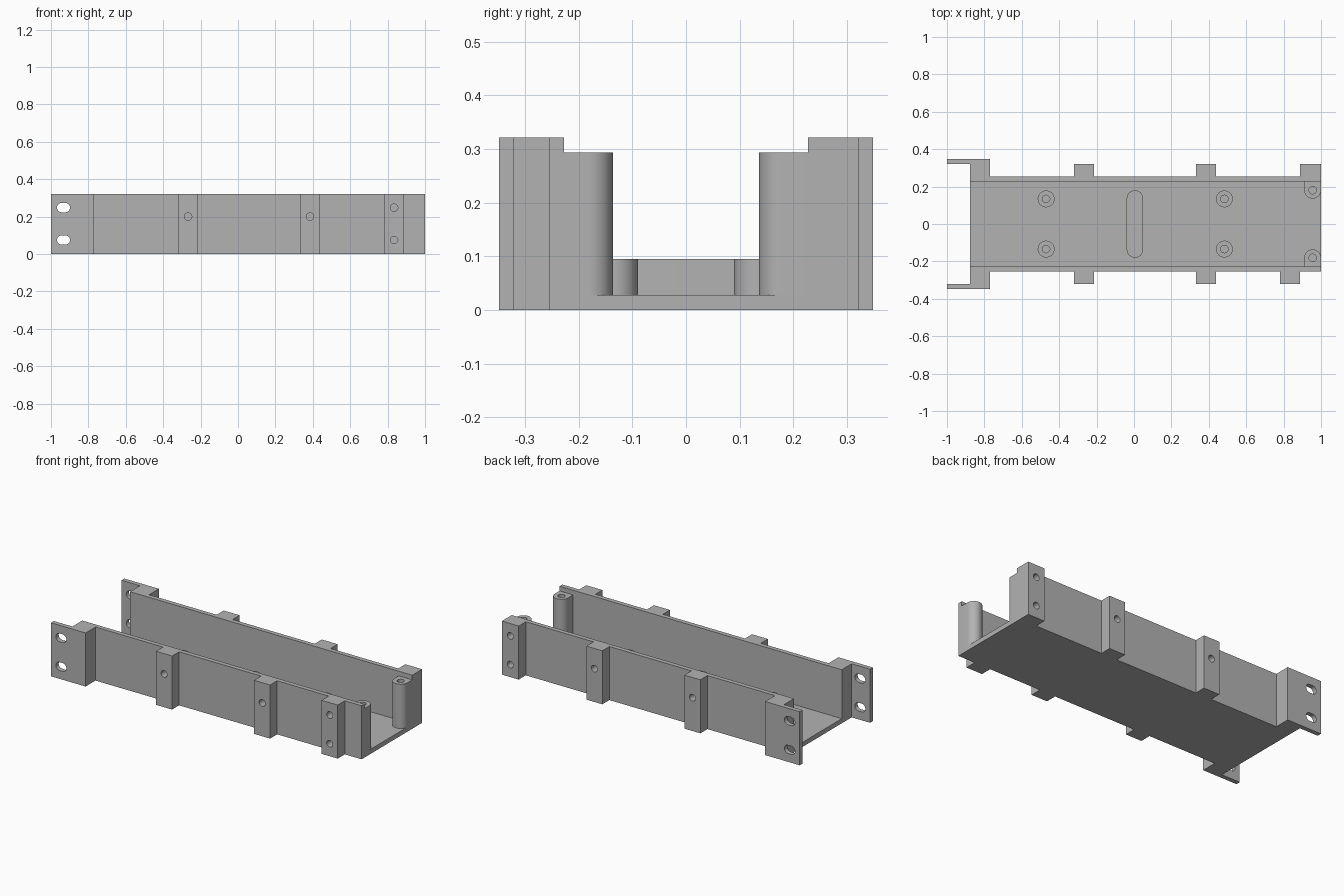
import bpy, bmesh
from math import sin, cos, pi, radians
from mathutils import Matrix

if "Cube" in bpy.data.objects:
    bpy.data.objects.remove(bpy.data.objects["Cube"])

grey = bpy.data.materials.new("plain grey")
grey.use_nodes = True
COLOUR = (0.45, 0.45, 0.45, 1)
grey.diffuse_color = COLOUR
grey.node_tree.nodes["Principled BSDF"].inputs["Base Color"].default_value = COLOUR

HEIGHT, FLOOR = 0.322, 0.028
INNER, OUTER, BOSS_Y, EAR_Y = 0.227, 0.254, 0.321, 0.348
TRAY_X, EAR_X = -0.877, -0.77
RIB_1, RIB_2 = (-0.32, -0.214), (0.332, 0.438)
HOLE_R, HOLE_Z = 0.02, (0.075, 0.248)


def prism(name, outline, z0, z1, matrix=Matrix()):
    """Extrude a flat outline from z0 to z1, then move it by a matrix."""
    bm = bmesh.new()
    face = bm.faces.new([bm.verts.new((x, y, z0)) for x, y in outline])
    top = bmesh.ops.extrude_face_region(bm, geom=[face])["geom"]
    bmesh.ops.translate(bm, vec=(0, 0, z1 - z0),
                        verts=[v for v in top if isinstance(v, bmesh.types.BMVert)])
    bm.transform(matrix)
    bmesh.ops.recalc_face_normals(bm, faces=bm.faces)
    mesh = bpy.data.meshes.new(name)
    bm.to_mesh(mesh)
    bm.free()
    mesh.materials.append(grey)
    ob = bpy.data.objects.new(name, mesh)
    bpy.context.collection.objects.link(ob)
    return ob


def arc(cx, cy, r, start, end, n=24):
    angles = [radians(start + (end - start) * i / n) for i in range(n + 1)]
    return [(cx + r * cos(a), cy + r * sin(a)) for a in angles]


def circle(cx, cy, r):
    return arc(cx, cy, r, 0, 360, 32)[:-1]


def cut(ob, cutters):
    """Subtract each cutter, keep the result and drop the cutters."""
    for c in cutters:
        c.hide_render = True
        mod = ob.modifiers.new("hole", "BOOLEAN")
        mod.operation, mod.solver, mod.object = "DIFFERENCE", "EXACT", c
    bpy.context.view_layer.update()
    done = bpy.data.meshes.new_from_object(
        ob.evaluated_get(bpy.context.evaluated_depsgraph_get()))
    ob.modifiers.clear()
    ob.data = done
    for c in cutters:
        bpy.data.objects.remove(c)


def finish(ob):
    bpy.ops.object.select_all(action="DESELECT")
    ob.select_set(True)
    bpy.context.view_layer.objects.active = ob
    bpy.ops.object.shade_smooth_by_angle(angle=radians(30))


# Floor plate between the walls
prism("floor", [(TRAY_X, -INNER), (1, -INNER), (1, INNER), (TRAY_X, INNER)], 0, FLOOR)


def side_wall(name, s, end_boss):
    """Wall with mounting ear and outer bosses as one plan outline."""
    bosses = [RIB_1, RIB_2, end_boss]
    plan = [(TRAY_X, INNER), (TRAY_X, BOSS_Y), (-1, BOSS_Y), (-1, EAR_Y),
            (EAR_X, EAR_Y), (EAR_X, OUTER)]
    for x0, x1 in bosses:
        plan += [(x0, OUTER), (x0, BOSS_Y), (x1, BOSS_Y), (x1, OUTER)]
    if end_boss[1] == 1:
        plan.pop()
    else:
        plan.append((1, OUTER))
    plan.append((1, INNER))
    wall = prism(name, [(x, s * y) for x, y in plan], 0, HEIGHT)

    # Blind screw holes and ear slots, drilled along y
    drill = Matrix.Rotation(pi / 2, 4, "X")
    spots = [(sum(RIB_1) / 2, 0.2), (sum(RIB_2) / 2, 0.2)]
    spots += [(sum(end_boss) / 2, z) for z in HOLE_Z]
    outlines = [circle(x, z, HOLE_R) for x, z in spots]
    depths = [0.25] * len(outlines)
    for z in HOLE_Z:
        outlines.append(arc(-0.923, z, 0.025, -90, 90, 12) + arc(-0.943, z, 0.025, 90, 270, 12))
        depths.append(0.3)
    cutters = [prism("cutter", o, -s * d, -s * 0.4, drill) for o, d in zip(outlines, depths)]
    cut(wall, cutters)
    finish(wall)


side_wall("right_wall", -1, (0.781, 0.888))
side_wall("left_wall", 1, (0.888, 1))

# Tall screw posts in the corners, and low standoffs on the floor
for s, side in ((-1, "right"), (1, "left")):
    cx, cy, r = 0.955, 0.181, 0.045
    shape = [(cx + r, INNER)] + arc(cx, cy, r, 0, -180) + [(cx - r, INNER)]
    post = prism(side + "_corner_post", [(x, s * y) for x, y in shape], FLOOR, 0.294)
    cut(post, [prism("cutter", circle(cx, s * cy, HOLE_R), 0.15, 0.4)])
    finish(post)
    for x, place in ((-0.47, "rear"), (0.483, "fore")):
        standoff = prism(f"{side}_{place}_standoff", circle(x, s * 0.134, 0.045), FLOOR, 0.095)
        cut(standoff, [prism("cutter", circle(x, s * 0.134, HOLE_R), 0, 0.2)])
        finish(standoff)

# Rounded cross bar in the middle of the floor
bar = prism("cross_bar", arc(0.005, 0.136, 0.044, 0, 180) + arc(0.005, -0.136, 0.044, 180, 360),
            FLOOR, 0.095)
finish(bar)
